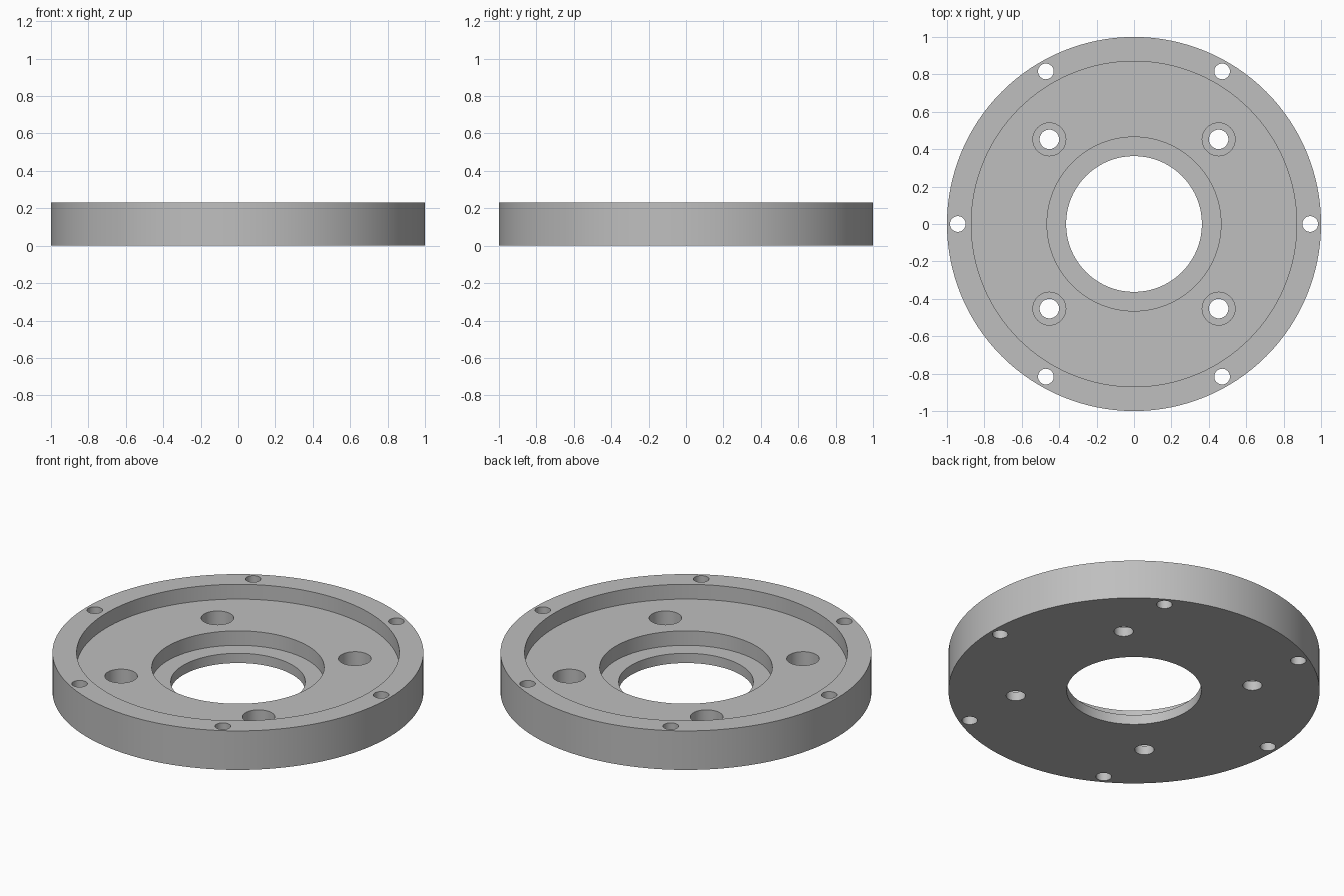
import bpy
import bmesh
from math import cos, sin, tau, radians

if "Cube" in bpy.data.objects:
    bpy.data.objects.remove(bpy.data.objects["Cube"])

HEIGHT, RECESS_Z, LEDGE_Z, SEAT_Z = 0.232, 0.144, 0.058, 0.054
OVER = 0.1  # how far cutters reach past the surfaces

metal = bpy.data.materials.new("grey metal")
metal.use_nodes = True
grey = (0.52, 0.52, 0.52, 1)
metal.diffuse_color = grey
metal.node_tree.nodes["Principled BSDF"].inputs["Base Color"].default_value = grey


def lathe(name, profile, steps, centre=(0, 0), closed=False):
    """Spin (radius, z) points around a vertical axis into a solid."""
    bm = bmesh.new()
    verts = [bm.verts.new((r, 0, z)) for r, z in profile]
    pairs = list(zip(verts, verts[1:]))
    if closed:
        pairs.append((verts[-1], verts[0]))
    edges = [bm.edges.new(p) for p in pairs]
    bmesh.ops.spin(bm, geom=verts + edges, cent=(0, 0, 0), axis=(0, 0, 1),
                   angle=tau, steps=steps)
    bmesh.ops.remove_doubles(bm, verts=bm.verts, dist=0.0001)
    bmesh.ops.recalc_face_normals(bm, faces=bm.faces)
    mesh = bpy.data.meshes.new(name)
    bm.to_mesh(mesh)
    bm.free()
    mesh.materials.append(metal)
    obj = bpy.data.objects.new(name, mesh)
    obj.location = (*centre, 0)
    bpy.context.collection.objects.link(obj)
    return obj


def around(count, radius, start):
    """Evenly spaced centres on a bolt circle."""
    for i in range(count):
        a = radians(start) + tau * i / count
        yield radius * cos(a), radius * sin(a)


# Flange body: outer wall, rim, shallow recess, stepped central bore
flange = lathe("flange", [
    (0.363, 0), (1, 0), (1, HEIGHT), (0.87, HEIGHT), (0.87, RECESS_Z),
    (0.465, RECESS_Z), (0.465, LEDGE_Z), (0.363, LEDGE_Z)], 128, closed=True)

# Plain through holes in the rim
cutters = [lathe("rim_hole_cutter", [
    (0, -OVER), (0.042, -OVER), (0.042, HEIGHT + OVER), (0, HEIGHT + OVER)], 32, c)
    for c in around(6, 0.942, 0)]

# Counterbored bolt holes in the recess floor
cutters += [lathe("bolt_hole_cutter", [
    (0, -OVER), (0.052, -OVER), (0.052, SEAT_Z), (0.088, SEAT_Z),
    (0.088, HEIGHT + OVER), (0, HEIGHT + OVER)], 40, c)
    for c in around(4, 0.64, 45)]

# Cut the holes, then drop the cutters
bpy.ops.object.select_all(action='DESELECT')
bpy.context.view_layer.objects.active = flange
flange.select_set(True)
for cutter in cutters:
    cutter.hide_render = True
    cut = flange.modifiers.new("hole", 'BOOLEAN')
    cut.operation = 'DIFFERENCE'
    cut.solver = 'EXACT'
    cut.object = cutter
    bpy.ops.object.modifier_apply(modifier=cut.name)
    bpy.data.objects.remove(cutter)

bpy.ops.object.shade_smooth_by_angle(angle=radians(30))
